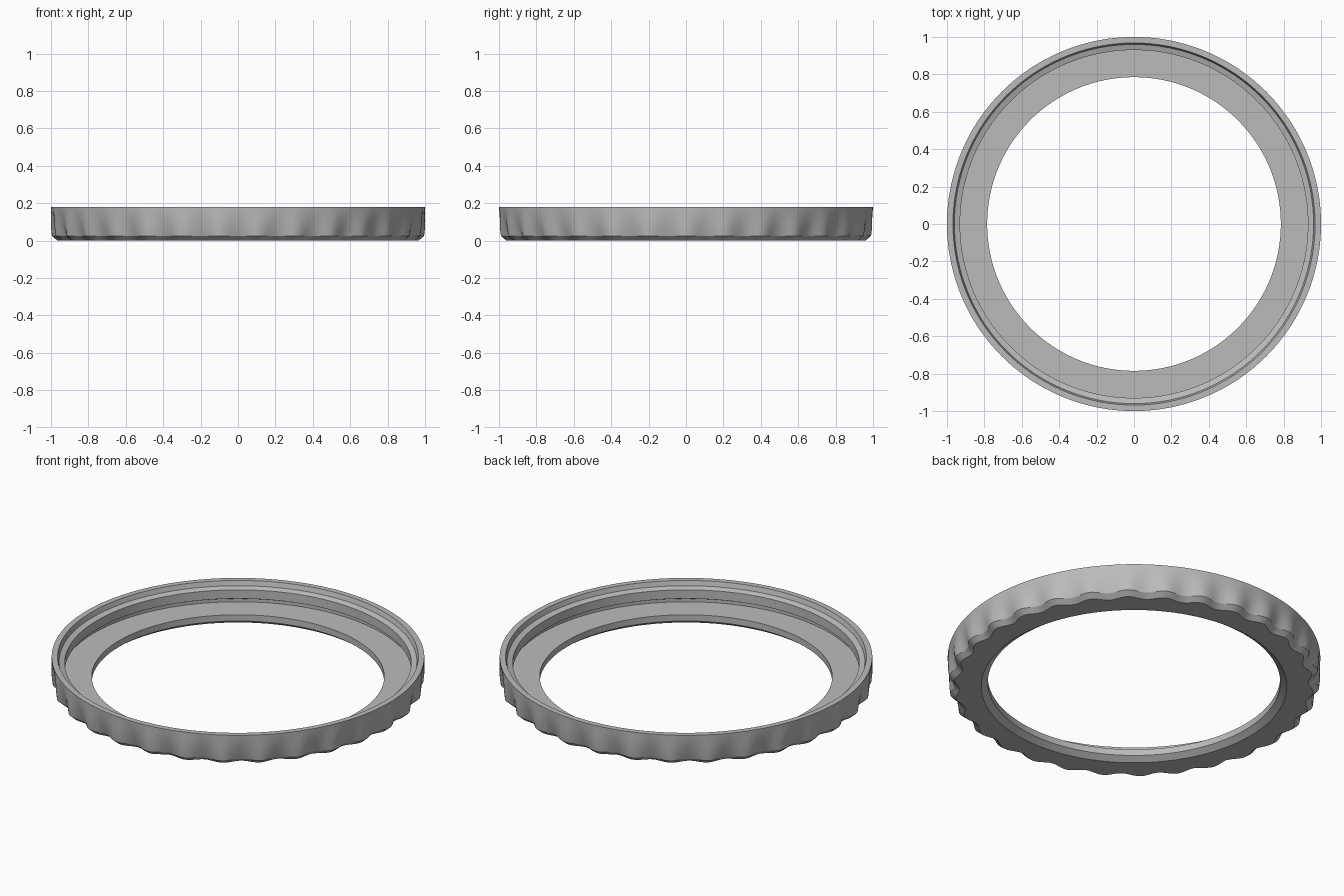
import bpy, math

if "Cube" in bpy.data.objects:
    bpy.data.objects.remove(bpy.data.objects["Cube"])

SEGMENTS, LOBES = 360, 30
FLUTE = 0.03

# Cross-section (radius, height, flute depth), listed around the closed loop
profile = [
    (0.965, 0.0, FLUTE), (0.995, 0.025, FLUTE),         # bottom chamfer
    (1.0, 0.07, FLUTE * 0.65), (1.0, 0.12, FLUTE * 0.3),
    (1.0, 0.17, 0), (1.0, 0.18, 0),                     # round upper edge
    (0.968, 0.18, 0), (0.96, 0.152, 0),                 # rim and its inner wall
    (0.93, 0.142, 0), (0.93, 0.09, 0),                  # retaining ridge
    (0.95, 0.08, 0), (0.95, 0.062, 0),                  # undercut
    (0.785, 0.062, 0), (0.785, 0.025, 0), (0.82, 0.0, 0),  # floor and opening
]

verts, faces = [], []
count = len(profile)
for i in range(SEGMENTS):
    a = 2 * math.pi * i / SEGMENTS
    wave = (1 - math.cos(LOBES * a)) / 2
    for r, z, depth in profile:
        radius = r - depth * wave
        verts.append((radius * math.cos(a), radius * math.sin(a), z))
    for j in range(count):
        k, n = (j + 1) % count, (i + 1) % SEGMENTS
        faces.append((i * count + j, n * count + j, n * count + k, i * count + k))

mesh = bpy.data.meshes.new("fluted_ring")
mesh.from_pydata(verts, [], faces)
mesh.update()
ring = bpy.data.objects.new("fluted_ring", mesh)
bpy.context.collection.objects.link(ring)

# Plain grey
grey = bpy.data.materials.new("grey")
grey.use_nodes = True
colour = (0.5, 0.5, 0.5, 1)
grey.diffuse_color = colour
grey.node_tree.nodes["Principled BSDF"].inputs["Base Color"].default_value = colour
mesh.materials.append(grey)

bpy.ops.object.select_all(action="DESELECT")
ring.select_set(True)
bpy.context.view_layer.objects.active = ring
bpy.ops.object.shade_smooth_by_angle(angle=math.radians(25))
